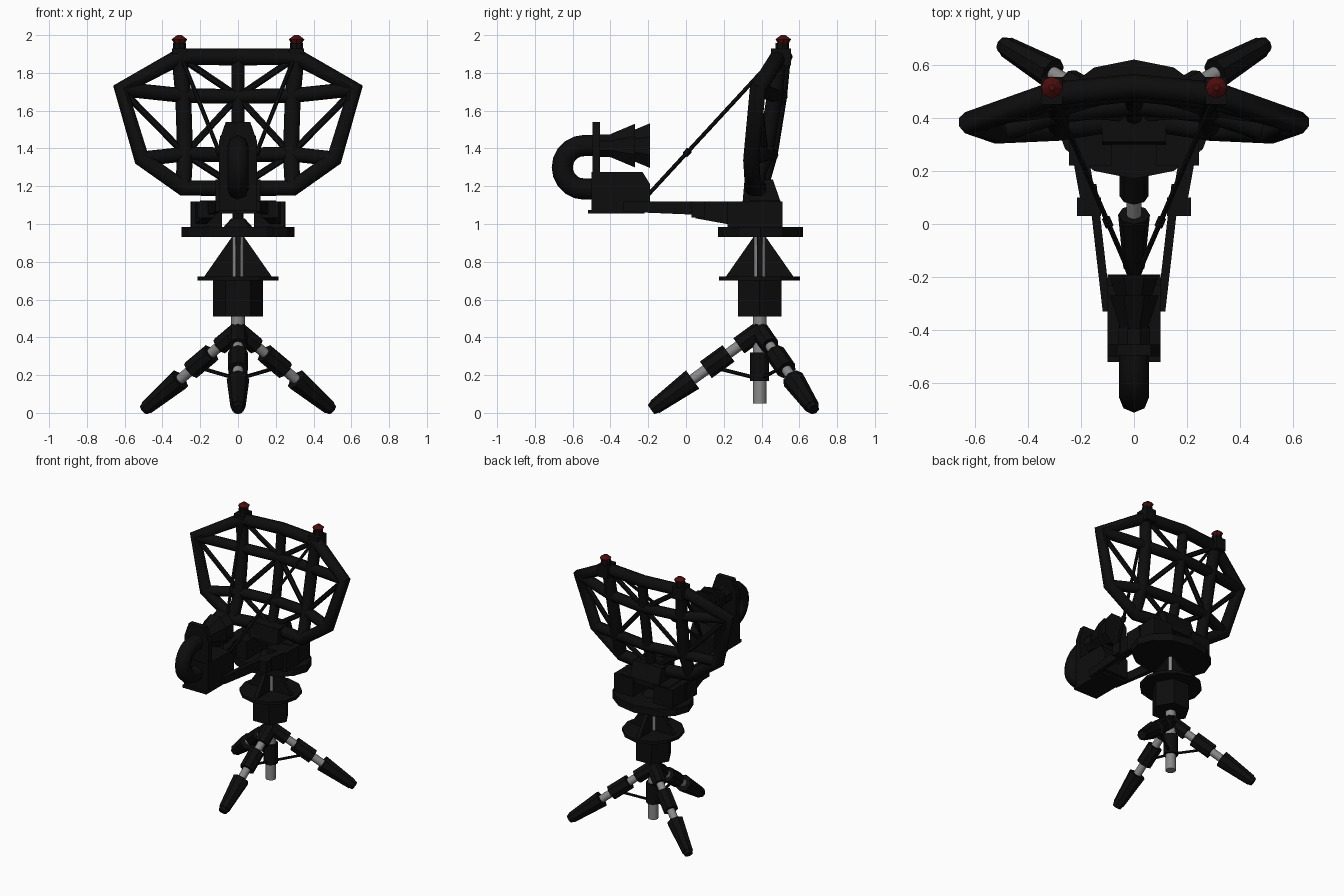
import bpy, bmesh, math
from mathutils import Vector, Matrix

if "Cube" in bpy.data.objects:
    bpy.data.objects.remove(bpy.data.objects["Cube"])


def material(name, rgb):
    m = bpy.data.materials.new(name)
    m.diffuse_color = (*rgb, 1)
    m.use_nodes = True
    m.node_tree.nodes["Principled BSDF"].inputs["Base Color"].default_value = m.diffuse_color
    return m


BLACK = material("matte_black", (0.004, 0.004, 0.004))
STEEL = material("bare_steel", (0.25, 0.25, 0.25))
RED = material("beacon_red", (0.07, 0.004, 0.004))
CY = 0.39  # mast axis in y


def finish(name, bm, mat, smooth=False):
    bmesh.ops.recalc_face_normals(bm, faces=bm.faces)
    me = bpy.data.meshes.new(name)
    bm.to_mesh(me)
    bm.free()
    me.materials.append(mat)
    o = bpy.data.objects.new(name, me)
    bpy.context.collection.objects.link(o)
    if smooth:
        bpy.context.view_layer.objects.active = o
        bpy.ops.object.select_all(action='DESELECT')
        o.select_set(True)
        bpy.ops.object.shade_smooth_by_angle(angle=math.radians(50))
    return o


def cyl(name, p, q, r1, r2=None, n=12, mat=BLACK, rot=0, sx=1, sy=1, smooth=False):
    p, q = Vector(p), Vector(q)
    d = q - p
    bm = bmesh.new()
    m = (Matrix.Translation((p + q) / 2) @ Matrix.Diagonal((sx, sy, 1, 1))
         @ d.to_track_quat('Z', 'Y').to_matrix().to_4x4()
         @ Matrix.Rotation(math.radians(rot), 4, 'Z'))
    bmesh.ops.create_cone(bm, cap_ends=True, segments=n, radius1=r1,
                          radius2=r1 if r2 is None else r2, depth=d.length, matrix=m)
    return finish(name, bm, mat, smooth)


def prism(name, pts, x0, x1):
    """Extrude a (y, z) outline from x0 to x1."""
    bm = bmesh.new()
    f = bm.faces.new([bm.verts.new((x0, y, z)) for y, z in pts])
    g = bmesh.ops.extrude_face_region(bm, geom=[f])["geom"]
    bmesh.ops.translate(bm, vec=(x1 - x0, 0, 0),
                        verts=[v for v in g if isinstance(v, bmesh.types.BMVert)])
    return finish(name, bm, BLACK)


def box(name, x0, x1, y0, y1, z0, z1):
    return prism(name, [(y0, z0), (y1, z0), (y1, z1), (y0, z1)], x0, x1)


def tube(name, pts, r, closed=False, res=2):
    """Round tube along a polyline."""
    cu = bpy.data.curves.new(name, 'CURVE')
    cu.dimensions = '3D'
    cu.bevel_depth, cu.bevel_resolution, cu.use_fill_caps = r, res, True
    s = cu.splines.new('POLY')
    s.points.add(len(pts) - 1)
    for sp, p in zip(s.points, pts):
        sp.co = (*p, 1)
    s.use_cyclic_u = closed
    o = bpy.data.objects.new(name, cu)
    bpy.context.collection.objects.link(o)
    cu.materials.append(BLACK)
    bpy.ops.object.select_all(action='DESELECT')
    o.select_set(True)
    bpy.context.view_layer.objects.active = o
    bpy.ops.object.convert(target='MESH')
    bpy.ops.object.shade_smooth_by_angle(angle=math.radians(50))


# Tripod legs with telescopic steel sections and braces
for i, deg in enumerate((-90, 30, 150)):
    c, s = math.cos(math.radians(deg)), math.sin(math.radians(deg))

    def at(r, dz=0.0):
        return (c * r, CY + s * r, 0.435 - 0.727 * r + dz)

    cyl(f"leg_rod_{i}", at(0.04), at(0.40), 0.028, mat=STEEL, smooth=True)
    cyl(f"leg_upper_{i}", at(-0.01), at(0.11), 0.05, n=8)
    cyl(f"leg_middle_{i}", at(0.165), at(0.285), 0.054, n=8)
    cyl(f"leg_foot_{i}", at(0.355), at(0.555), 0.06, 0.04, n=8)
    cyl(f"leg_toe_{i}", at(0.545), at(0.575), 0.04, 0.03, n=8)
    cyl(f"leg_brace_{i}", (c * 0.04, CY + s * 0.04, 0.19), at(0.24, -0.02), 0.01, n=6)

# Central post
cyl("center_post", (0, CY, 0.05), (0, CY, 0.52), 0.036, mat=STEEL, smooth=True)
cyl("post_collar", (0, CY, 0.17), (0, CY, 0.32), 0.05)

# Hexagonal drive box, flange, gussets and turntable
cyl("drive_box", (0, CY, 0.51), (0, CY, 0.71), 0.132, n=6, rot=90)
cyl("flange", (0, CY, 0.70), (0, CY, 0.722), 0.214, n=12)
cyl("mast", (0, CY, 0.72), (0, CY, 0.94), 0.034, mat=STEEL, smooth=True)
for i in range(4):
    g = prism(f"gusset_{i}", [(0.025, 0.72), (0.18, 0.72), (0.03, 0.935), (0.025, 0.935)],
              -0.014, 0.014)
    g.matrix_world = Matrix.Translation((0, CY, 0)) @ Matrix.Rotation(i * math.pi / 2, 4, 'Z')
cyl("turntable", (0, CY + 0.005, 0.93), (0, CY + 0.005, 0.985), 0.3, n=12, sy=0.75)

# Reflector mount
cyl("mount_cone", (0, CY, 0.98), (0, CY, 1.03), 0.08, 0.035, n=8)
cyl("mount_post", (0, CY, 1.02), (0, CY, 1.14), 0.03, n=8)
box("mount_bridge", -0.2, 0.2, 0.34, 0.50, 1.085, 1.125)
prism("reflector_saddle", [(0.30, 1.12), (0.50, 1.12), (0.46, 1.235), (0.31, 1.235)], -0.12, 0.12)

# Feed support arms on both sides
for s in (-1, 1):
    prism(f"mount_cheek_{s}", [(0.22, 0.98), (0.51, 0.98), (0.51, 1.12), (0.22, 1.12)],
          s * 0.085, s * 0.245)
    arm = prism(f"arm_root_{s}", [(0.05, 1.03), (0.30, 0.985), (0.36, 0.985), (0.36, 1.12),
                                  (0.05, 1.12)], -0.03, 0.03)
    for v in arm.data.vertices:  # lean inward toward the feed
        v.co.x += s * (0.165 + (v.co.y - 0.05) * 0.18)
    box(f"arm_joint_{s}", s * 0.125, s * 0.215, 0.03, 0.10, 1.035, 1.12)
    tip = prism(f"arm_tip_{s}", [(-0.33, 1.065), (0.15, 1.045), (0.15, 1.12), (-0.33, 1.12)],
                -0.016, 0.016)
    for v in tip.data.vertices:
        v.co.x += s * (0.102 + (v.co.y + 0.33) * 0.115)

# Feed housing and its plates
box("feed_base", -0.1, 0.1, -0.52, -0.22, 1.055, 1.075)
prism("feed_housing", [(-0.5, 1.07), (-0.19, 1.07), (-0.19, 1.21), (-0.23, 1.275),
                       (-0.5, 1.275)], -0.1, 0.1)
bm = bmesh.new()
outline = [(0.1, 1.08), (0.1, 1.44), (0.065, 1.54), (-0.065, 1.54), (-0.1, 1.44), (-0.1, 1.08)]
f = bm.faces.new([bm.verts.new((x, -0.495, z)) for x, z in outline])
g = bmesh.ops.extrude_face_region(bm, geom=[f])["geom"]
bmesh.ops.translate(bm, vec=(0, 0.04, 0), verts=[v for v in g if isinstance(v, bmesh.types.BMVert)])
finish("feed_plate", bm, BLACK)

# U-shaped waveguide and horn
bend = [(0, -0.54 - 0.115 * math.sin(a), 1.3 + 0.115 * math.cos(a))
        for a in [math.pi * k / 10 for k in range(11)]]
tube("waveguide", [(0, -0.38, 1.415)] + bend + [(0, -0.46, 1.185)], 0.056)
cyl("horn_throat", (0, -0.46, 1.415), (0, -0.39, 1.415), 0.065, n=8, rot=22.5)
cyl("horn_inner", (0, -0.40, 1.415), (0, -0.27, 1.415), 0.066, 0.125, n=8, rot=22.5, sx=0.8)
cyl("horn_mouth", (0, -0.275, 1.415), (0, -0.19, 1.415), 0.09, 0.128, n=8, rot=22.5, sx=0.8)

# Reflector frame: half-row nodes, mirrored in x
TOP, UP, LOW, BOT = ([(0, 0.52, 1.885), (0.31, 0.49, 1.885)],
                     [(0, 0.50, 1.675), (0.29, 0.47, 1.68), (0.62, 0.38, 1.715)],
                     [(0, 0.45, 1.365), (0.28, 0.42, 1.37), (0.51, 0.345, 1.345)],
                     [(0, 0.40, 1.19), (0.29, 0.355, 1.19)])


def flip(p):
    return (-p[0], p[1], p[2])


right = [TOP[1], UP[2], LOW[2], BOT[1]]
tube("reflector_rim", [TOP[0]] + right + [BOT[0]] + [flip(p) for p in reversed(right)],
     0.045, closed=True)
for name, row in (("upper", UP), ("lower", LOW)):
    tube(f"reflector_{name}_row", [flip(p) for p in reversed(row[1:])] + row, 0.039)
tube("reflector_center_rib", [TOP[0], UP[0], LOW[0], BOT[0]], 0.035)

for s in (-1, 1):
    def m(p):
        return (s * p[0], p[1], p[2])

    tube(f"reflector_rib_{s}", [m(p) for p in (TOP[1], UP[1], LOW[1], BOT[1])], 0.042)
    # Thin lattice diagonals
    for k, (a, b) in enumerate(((TOP[1], UP[0]), (UP[0], LOW[1]), (LOW[1], UP[2]),
                                (LOW[1], BOT[0]))):
        cyl(f"lattice_{k}_{s}", m(a), m(b), 0.018, n=6)
    # Stay from reflector top to feed, with a turnbuckle
    a, b = Vector(m((0.29, 0.45, 1.86))), Vector((s * 0.01, -0.2, 1.155))
    cyl(f"stay_{s}", a, b, 0.011, n=6)
    cyl(f"turnbuckle_{s}", a.lerp(b, 0.665), a.lerp(b, 0.70), 0.018, n=6)
    # Warning beacon on its socket
    box(f"beacon_bracket_{s}", s * 0.27, s * 0.35, 0.45, 0.555, 1.84, 1.93)
    cyl(f"beacon_socket_{s}", m((0.31, 0.51, 1.9)), m((0.31, 0.51, 1.958)), 0.035, n=8)
    cyl(f"beacon_skirt_{s}", m((0.31, 0.515, 1.95)), m((0.31, 0.515, 1.978)), 0.026, 0.041,
        n=8, mat=RED)
    cyl(f"beacon_dome_{s}", m((0.31, 0.515, 1.978)), m((0.31, 0.515, 2.0)), 0.041, 0.012,
        n=8, mat=RED)
